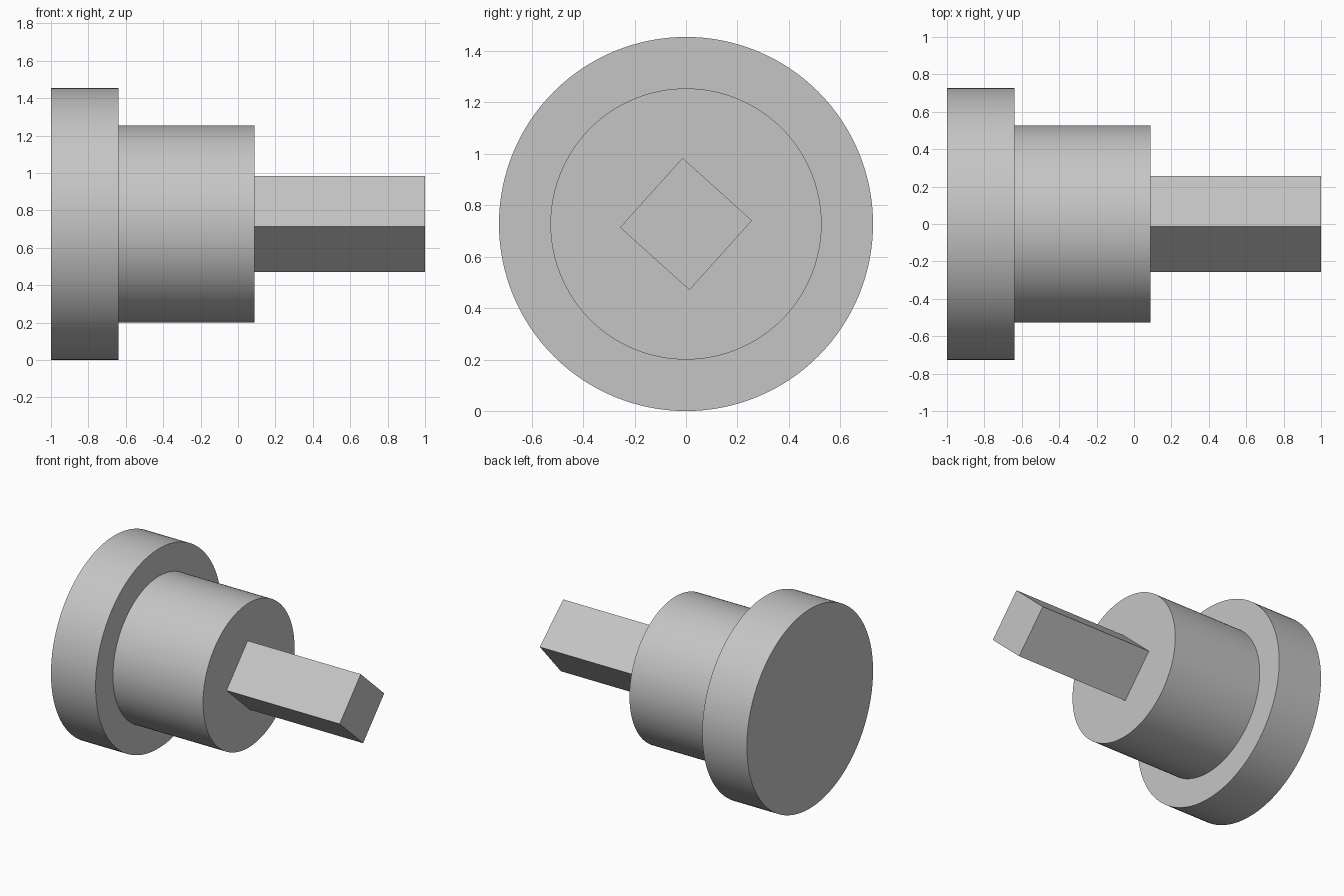
import bpy
import bmesh
from math import cos, sin, pi, radians

cube = bpy.data.objects.get("Cube")
if cube:
    bpy.data.objects.remove(cube, do_unlink=True)

AXIS_Z = 0.727  # height of the shared axis

grey = bpy.data.materials.new("plain grey")
grey.use_nodes = True
colour = (0.56, 0.56, 0.56, 1)
grey.diffuse_color = colour
grey.node_tree.nodes["Principled BSDF"].inputs["Base Color"].default_value = colour


def prism(name, x0, x1, radius, sides, turn=0.0, start_cap=False):
    """Regular prism lying along x; the seated end is left open."""
    bm = bmesh.new()
    rings = []
    for x in (x0, x1):
        rings.append([
            bm.verts.new((x, radius * cos(turn + 2 * pi * i / sides),
                          AXIS_Z + radius * sin(turn + 2 * pi * i / sides)))
            for i in range(sides)])
    a, b = rings
    for i in range(sides):
        j = (i + 1) % sides
        side = bm.faces.new((a[i], a[j], b[j], b[i]))
        side.smooth = sides > 8
    bm.faces.new(b)
    if start_cap:
        bm.faces.new(a[::-1])
    # Keep the rims crisp against the smooth sides
    for e in bm.edges:
        if abs(e.verts[0].co.x - e.verts[1].co.x) < 1e-6:
            e.smooth = False
    # Faces wind outward: check on the first side face
    bm.normal_update()
    bm.faces.ensure_lookup_table()
    f = bm.faces[0]
    c = f.calc_center_median()
    if f.normal.y * c.y + f.normal.z * (c.z - AXIS_Z) < 0:
        bmesh.ops.reverse_faces(bm, faces=bm.faces[:])
    mesh = bpy.data.meshes.new(name)
    bm.to_mesh(mesh)
    bm.free()
    mesh.materials.append(grey)
    obj = bpy.data.objects.new(name, mesh)
    bpy.context.collection.objects.link(obj)
    return obj


# Wide disc, narrower drum, and square drive shaft on one axis
prism("flange", -1.0, -0.64, AXIS_Z, 128, start_cap=True)
prism("drum", -0.64, 0.087, 0.527, 128)
prism("square_shaft", 0.087, 1.0, 0.257, 4, turn=radians(3))
